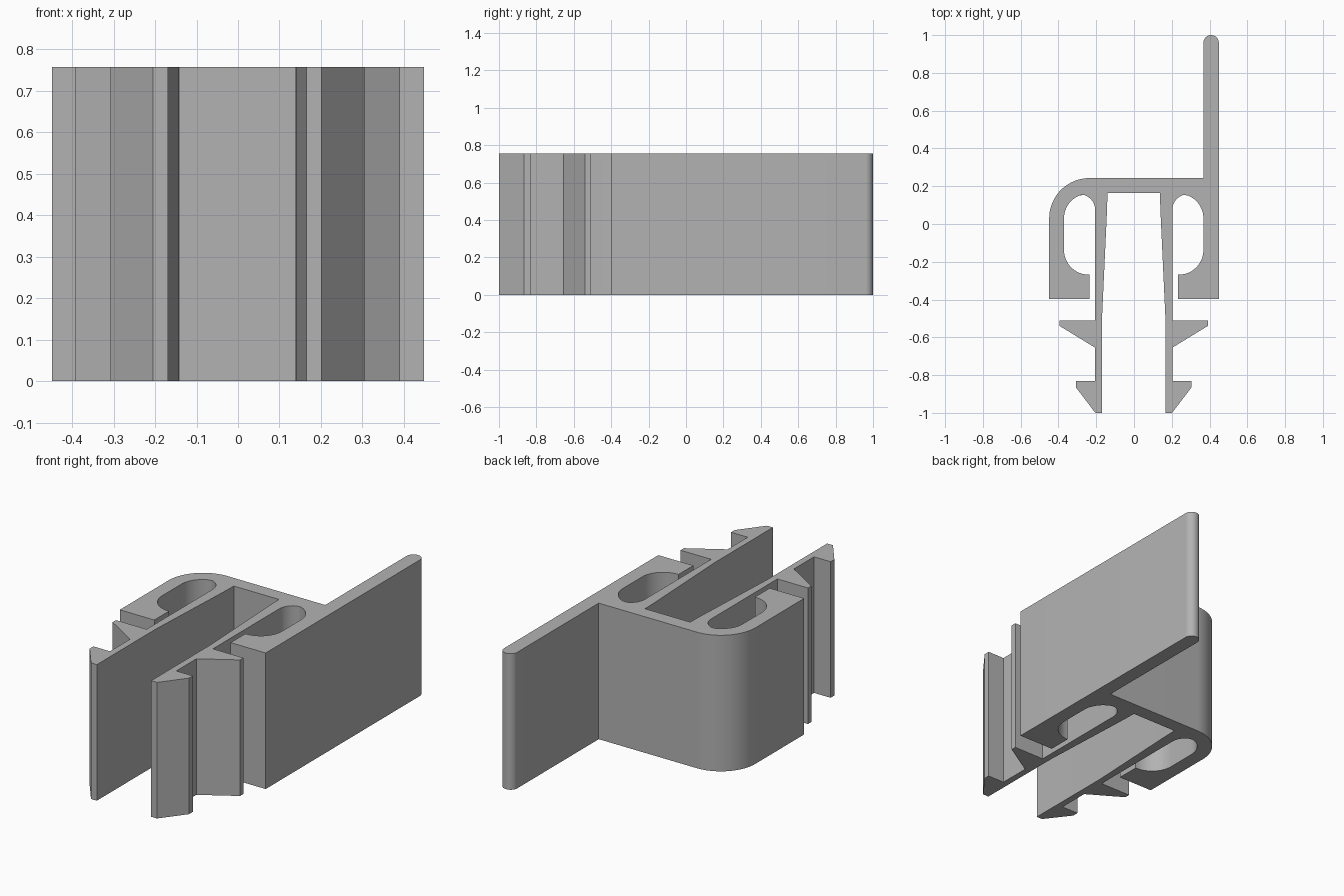
import bpy
import bmesh
from math import sin, cos, radians

HEIGHT = 0.757
OUTER = 0.449      # half width of the body
SHIFT = -0.0015    # slight offset of the leg pair

cube = bpy.data.objects.get("Cube")
if cube:
    bpy.data.objects.remove(cube, do_unlink=True)


def arc(cx, cy, r, start, end, steps=12):
    """Points on a circular arc, angles in degrees."""
    angles = [radians(start + (end - start) * i / steps) for i in range(steps + 1)]
    return [(cx + r * cos(a), cy + r * sin(a)) for a in angles]


# Clip leg with two barbs, from the channel corner round to the slot
leg = [(0.139, 0.164), (0.141, 0.08), (0.167, -0.48), (0.167, -1.0), (0.203, -1.0),
       (0.306, -0.865), (0.306, -0.832), (0.204, -0.832), (0.204, -0.655),
       (0.392, -0.54), (0.392, -0.51), (0.204, -0.51)]

# Rounded slot and the hooked lip below it
slot = arc(0.289, 0.073, 0.085, 180, 102, 10)
slot += arc(0.239, 0.03, 0.13, 76, 0, 12)
slot += arc(0.239, -0.138, 0.13, 0, -90, 12)
lip = [(0.235, -0.268), (0.235, -0.398)]
half = leg + slot + lip

right_side = [(x + SHIFT, y) for x, y in half]
left_side = [(-x + SHIFT, y) for x, y in reversed(half)]

# Outer wall: tall fin with round tip, back wall, rounded left corner
fin_r = 0.041
outer = [(OUTER, -0.398)]
outer += arc(OUTER - fin_r, 1.0 - fin_r, fin_r, 0, 180, 16)
outer += [(OUTER - 2 * fin_r, 0.243)]
outer += arc(-OUTER + 0.213, 0.03, 0.213, 90, 180, 20)
outer += [(-OUTER, -0.398)]

# Extrude the closed outline upwards
bm = bmesh.new()
base = bm.faces.new([bm.verts.new((x, y, 0)) for x, y in right_side + outer + left_side])
ext = bmesh.ops.extrude_face_region(bm, geom=[base], use_keep_orig=True)
top_verts = [g for g in ext["geom"] if isinstance(g, bmesh.types.BMVert)]
bmesh.ops.translate(bm, verts=top_verts, vec=(0, 0, HEIGHT))
bmesh.ops.recalc_face_normals(bm, faces=bm.faces)
mesh = bpy.data.meshes.new("clip_profile")
bm.to_mesh(mesh)
bm.free()

clip = bpy.data.objects.new("clip_profile", mesh)
bpy.context.collection.objects.link(clip)

# Plain grey material
grey = bpy.data.materials.new("grey")
grey.use_nodes = True
colour = (0.45, 0.45, 0.45, 1)
grey.diffuse_color = colour
grey.node_tree.nodes["Principled BSDF"].inputs["Base Color"].default_value = colour
mesh.materials.append(grey)

# Smooth the curved walls, keep corners sharp
bpy.ops.object.select_all(action='DESELECT')
clip.select_set(True)
bpy.context.view_layer.objects.active = clip
bpy.ops.object.shade_smooth_by_angle(angle=radians(25))
